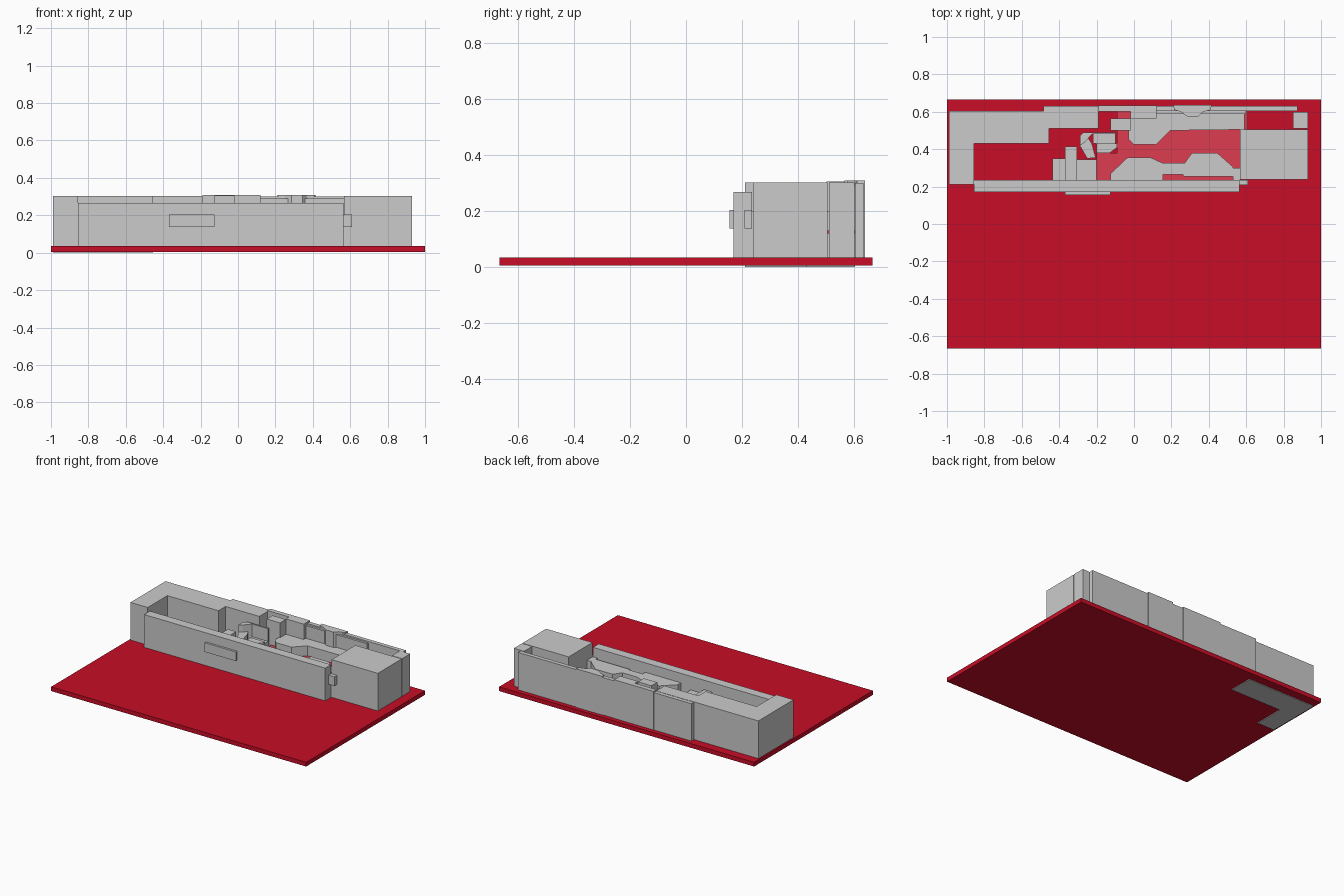
import bpy, bmesh

BASE_TOP = 0.035


def prism(name, pts, z0, z1, mat=None):
    """Extrude a plan outline from z0 to z1."""
    bm = bmesh.new()
    face = bm.faces.new([bm.verts.new((x, y, z0)) for x, y in pts])
    ext = bmesh.ops.extrude_face_region(bm, geom=[face])
    for v in ext["geom"]:
        if isinstance(v, bmesh.types.BMVert):
            v.co.z = z1
    bmesh.ops.recalc_face_normals(bm, faces=bm.faces)
    me = bpy.data.meshes.new(name)
    bm.to_mesh(me)
    bm.free()
    ob = bpy.data.objects.new(name, me)
    bpy.context.collection.objects.link(ob)
    if mat:
        me.materials.append(mat)
    return ob


def box(name, x0, x1, y0, y1, z0, z1, mat=None):
    return prism(name, [(x0, y0), (x1, y0), (x1, y1), (x0, y1)], z0, z1, mat)


def colour(name, rgba):
    m = bpy.data.materials.new(name)
    m.diffuse_color = rgba
    return m


red = colour("red", (0.58, 0.004, 0.02, 1))
light_red = colour("light_red", (0.73, 0.045, 0.08, 1))

# Ground slab
box("base", -1, 1, -0.665, 0.665, 0.005, BASE_TOP, red)

# Left end: L-shaped wing that pokes just below the slab
prism("left_wing", [(-0.99, 0.21), (-0.855, 0.21), (-0.855, 0.43), (-0.455, 0.43),
                    (-0.455, 0.603), (-0.99, 0.603)], 0, 0.302)
box("back_room", -0.455, -0.19, 0.51, 0.605, BASE_TOP, 0.302)

# Front wall with projecting panel and end knob
prism("front_wall", [(-0.855, 0.17), (0.565, 0.17), (0.565, 0.235), (-0.855, 0.235)],
      BASE_TOP, 0.267)
box("front_panel", -0.37, -0.125, 0.155, 0.172, 0.138, 0.203)
box("end_knob", 0.56, 0.61, 0.208, 0.236, 0.138, 0.203)
box("wall_end_block", 0.53, 0.567, 0.235, 0.30, BASE_TOP, 0.20)

# Right end: solid block and small corner block
box("right_block", 0.567, 0.93, 0.238, 0.505, BASE_TOP, 0.302)
box("corner_block", 0.85, 0.93, 0.51, 0.60, BASE_TOP, 0.302)

# Back wall with a bay and thicker sections
box("back_wall", -0.485, 0.875, 0.603, 0.632, BASE_TOP, 0.30)
prism("back_bay", [(0.21, 0.637), (0.215, 0.61), (0.25, 0.60), (0.285, 0.575), (0.345, 0.575),
                   (0.37, 0.60), (0.41, 0.61), (0.415, 0.637)], BASE_TOP, 0.309)
box("back_wall_raised", -0.19, 0.12, 0.601, 0.634, BASE_TOP, 0.309)
box("back_wall_thick_mid", -0.02, 0.12, 0.565, 0.605, BASE_TOP, 0.309)
box("back_wall_thick_right", 0.12, 0.60, 0.588, 0.605, BASE_TOP, 0.29)
box("pier", -0.125, -0.02, 0.50, 0.565, BASE_TOP, 0.305)

# Inner raised floor
prism("inner_floor", [(-0.2, 0.235), (0.567, 0.235), (0.567, 0.505), (0.61, 0.505), (0.61, 0.603),
                      (-0.09, 0.603), (-0.09, 0.38), (-0.2, 0.38)], 0.12, 0.13, light_red)

# Platforms either side of the inner path
prism("back_platform", [(-0.09, 0.50), (-0.03, 0.50), (-0.03, 0.455), (0.0, 0.425), (0.12, 0.425),
                        (0.195, 0.50), (0.59, 0.505), (0.59, 0.59), (-0.02, 0.59),
                        (-0.02, 0.565), (-0.09, 0.565)], BASE_TOP, 0.20)
prism("front_platform", [(-0.125, 0.235), (0.155, 0.235), (0.155, 0.265), (0.26, 0.265),
                         (0.265, 0.255), (0.53, 0.255), (0.53, 0.305), (0.445, 0.38),
                         (0.31, 0.38), (0.27, 0.325), (0.155, 0.325), (0.09, 0.355),
                         (-0.035, 0.355), (-0.125, 0.27)], BASE_TOP, 0.20)

# Stepped blocks and small tower on the left of the path
for i, (x0, x1, y1, z1) in enumerate([(-0.435, -0.37, 0.35, 0.15), (-0.37, -0.305, 0.415, 0.20),
                                      (-0.305, -0.2, 0.345, 0.17)]):
    box(f"step_{i + 1}", x0, x1, 0.235, y1, BASE_TOP, z1)
prism("tower_wall", [(-0.29, 0.42), (-0.265, 0.435), (-0.225, 0.48), (-0.10, 0.48),
                     (-0.10, 0.49), (-0.27, 0.49), (-0.29, 0.47)], BASE_TOP, 0.25)
box("tower_ledge", -0.22, -0.10, 0.43, 0.48, BASE_TOP, 0.16)
prism("tower_foot", [(-0.20, 0.38), (-0.13, 0.38), (-0.09, 0.41), (-0.09, 0.43), (-0.20, 0.43)],
      BASE_TOP, 0.18)
prism("slanted_fin", [(-0.29, 0.42), (-0.25, 0.35), (-0.205, 0.355), (-0.225, 0.43),
                      (-0.245, 0.46)], BASE_TOP, 0.20)
